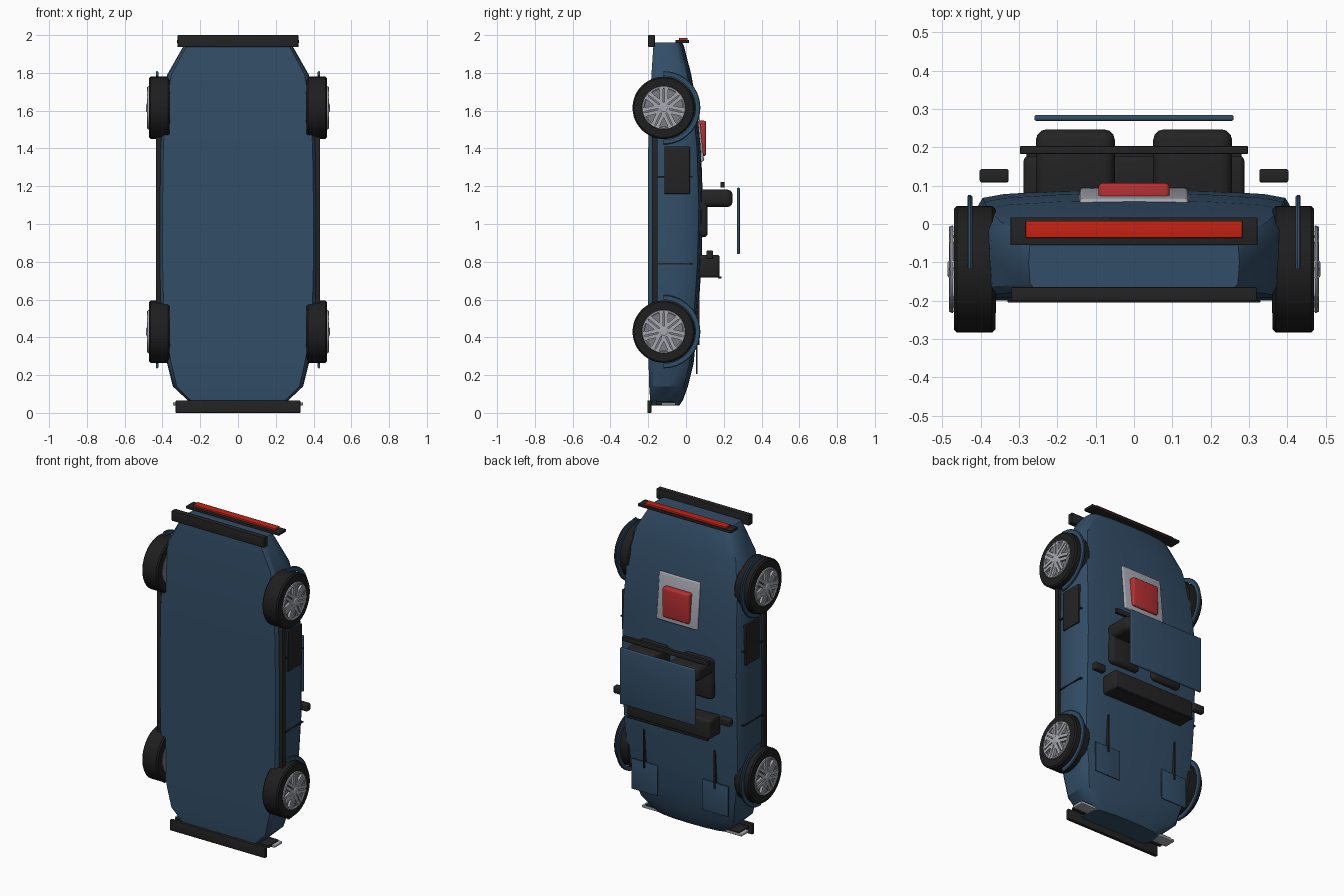
import bpy, bmesh, math
from mathutils import Matrix, Vector

if "Cube" in bpy.data.objects:
    bpy.data.objects.remove(bpy.data.objects["Cube"])


def mat(name, rgb):
    m = bpy.data.materials.new(name)
    m.diffuse_color = (*rgb, 1)
    m.use_nodes = True
    m.node_tree.nodes["Principled BSDF"].inputs["Base Color"].default_value = m.diffuse_color
    return m


BLUE = mat("body blue", (0.032, 0.075, 0.135))
BLACK = mat("trim black", (0.017, 0.017, 0.018))
TYRE = mat("tyre black", (0.013, 0.013, 0.013))
RED = mat("lamp red", (0.56, 0.016, 0.006))
ENGINE = mat("engine red", (0.46, 0.028, 0.032))
SILVER = mat("silver", (0.38, 0.39, 0.43))
GREY = mat("rim grey", (0.2, 0.2, 0.22))


def finish(bm, name, material, smooth=True):
    bmesh.ops.recalc_face_normals(bm, faces=bm.faces[:])
    me = bpy.data.meshes.new(name)
    bm.to_mesh(me)
    bm.free()
    me.materials.append(material)
    ob = bpy.data.objects.new(name, me)
    bpy.context.collection.objects.link(ob)
    if smooth:
        bpy.context.view_layer.objects.active = ob
        ob.select_set(True)
        bpy.ops.object.shade_smooth_by_angle(angle=math.radians(32))
        ob.select_set(False)
    return ob


def box(name, material, x, y, z, bevel=0.0):
    """Box from (min, max) ranges, with optional rounded edges."""
    bm = bmesh.new()
    size = [r[1] - r[0] for r in (x, y, z)]
    centre = [(r[1] + r[0]) / 2 for r in (x, y, z)]
    bmesh.ops.create_cube(bm, size=1, matrix=Matrix.Translation(centre) @ Matrix.Diagonal((*size, 1)))
    if bevel:
        bmesh.ops.bevel(bm, geom=bm.edges[:], offset=bevel, segments=3, affect='EDGES', profile=0.5)
    return finish(bm, name, material)


def pair(name, material, x, y, z, bevel=0.0):
    box(name + "_right", material, x, y, z, bevel)
    box(name + "_left", material, (-x[1], -x[0]), y, z, bevel)


def revolve(name, material, profile, centre, start=0.0, sweep=2 * math.pi, steps=40):
    """Spin a closed (x, radius) profile about the x direction."""
    bm = bmesh.new()
    full = sweep > 6.28
    count = steps if full else steps + 1
    rings = []
    for i in range(count):
        a = start + sweep * i / steps
        rings.append([bm.verts.new((centre[0] + x, centre[1] + r * math.cos(a), centre[2] + r * math.sin(a)))
                      for x, r in profile])
    n = len(profile)
    for i in range(steps):
        a, b = rings[i], rings[(i + 1) % count]
        for j in range(n):
            k = (j + 1) % n
            bm.faces.new((a[j], a[k], b[k], b[j]))
    if not full:
        bm.faces.new(rings[0])
        bm.faces.new(rings[-1])
    bmesh.ops.remove_doubles(bm, verts=bm.verts[:], dist=1e-5)
    return finish(bm, name, material)


# Body stations along the length: z, half width, floor y, deck y
STATIONS = [(0.04, 0.24, -0.185, -0.045), (0.07, 0.27, -0.19, -0.025), (0.14, 0.345, -0.195, 0.0),
            (0.26, 0.375, -0.198, 0.03), (0.43, 0.41, -0.2, 0.047), (0.6, 0.42, -0.2, 0.06),
            (0.8, 0.425, -0.2, 0.073), (1.1, 0.425, -0.2, 0.08), (1.4, 0.42, -0.2, 0.07),
            (1.6, 0.41, -0.193, 0.052), (1.79, 0.375, -0.183, 0.018), (1.94, 0.29, -0.173, -0.02),
            (1.96, 0.275, -0.17, -0.03)]


def section(w, floor, deck):
    h = deck - floor
    half = [(0.94 * w, floor), (0.985 * w, floor + 0.1 * h), (w, floor + 0.5 * h), (0.99 * w, floor + 0.8 * h),
            (0.93 * w, deck - 0.012), (0.8 * w, deck - 0.002), (0.45 * w, deck + 0.007)]
    return half + [(0, deck + 0.01)] + [(-x, y) for x, y in reversed(half)]


bm = bmesh.new()
rings = [[bm.verts.new((x, y, z)) for x, y in section(w, f, d)] for z, w, f, d in STATIONS]
for a, b in zip(rings, rings[1:]):
    for j in range(len(a)):
        k = (j + 1) % len(a)
        bm.faces.new((a[j], a[k], b[k], b[j]))
bm.faces.new(rings[0])
bm.faces.new(rings[-1])
finish(bm, "body", BLUE)

# Bumpers, tail lamp and front lamps
box("front_bumper", BLACK, (-0.33, 0.33), (-0.205, -0.183), (0, 0.066), 0.004)
box("rear_bumper", BLACK, (-0.32, 0.32), (-0.2, -0.165), (1.937, 2.0), 0.003)
box("tail_lamp_panel", BLACK, (-0.322, 0.322), (-0.055, 0.017), (1.958, 1.974), 0.002)
box("tail_lamp", RED, (-0.283, 0.283), (-0.036, 0.008), (1.97, 1.985), 0.002)
pair("front_lamp_frame", BLACK, (0.2, 0.325), (-0.16, -0.06), (0.045, 0.062), 0.002)
pair("front_lamp", SILVER, (0.2, 0.345), (-0.13, -0.055), (0.04, 0.055), 0.004)

# Sills, side vents, door seams
pair("sill", BLACK, (0.405, 0.435), (-0.18, -0.15), (0.58, 1.46), 0.003)
pair("side_vent", BLACK, (0.41, 0.429), (-0.115, 0.02), (1.16, 1.41), 0.002)
for label, z in (("front", 0.79), ("rear", 1.25)):
    pair(label + "_door_seam", BLACK, (0.405, 0.4275), (-0.15, 0.035), (z - 0.004, z + 0.004))

# Hood seams and headlamp covers
pair("hood_seam", BLACK, (0.241, 0.249), (0.04, 0.071), (0.36, 0.6))
pair("headlamp_cover", BLUE, (0.155, 0.335), (0.054, 0.062), (0.205, 0.395), 0.002)

# Engine plate tilted with the deck, and engine cover
plate = box("engine_plate", SILVER, (-0.142, 0.142), (-0.011, 0.011), (-0.145, 0.145), 0.009)
plate.location = (0, 0.07, 1.475)
plate.rotation_euler.x = math.radians(6)
box("engine_cover", ENGINE, (-0.093, 0.093), (0.055, 0.107), (1.36, 1.547), 0.012)

# Cabin parts
box("dashboard", BLACK, (-0.288, 0.288), (0.065, 0.178), (0.716, 0.837), 0.014)
box("windscreen_base", BLACK, (-0.28, 0.28), (0.17, 0.188), (0.712, 0.722), 0.002)
pair("seat_base", BLACK, (0.05, 0.256), (0.05, 0.115), (0.93, 1.14), 0.022)
pair("seat_back", BLACK, (0.05, 0.256), (0.05, 0.247), (1.09, 1.182), 0.028)
box("roll_bar", BLACK, (-0.297, 0.297), (0.183, 0.203), (1.193, 1.222), 0.002)
box("roof_panel", BLUE, (-0.26, 0.26), (0.269, 0.285), (0.84, 1.192), 0.006)
pair("mirror", BLACK, (0.327, 0.403), (0.108, 0.144), (0.815, 0.86), 0.007)

# Wheels with spoked rims, and arch lips over them
TYRE_PROFILE = [(-0.054, 0.108), (-0.054, 0.157), (-0.046, 0.165), (0.046, 0.165), (0.054, 0.157), (0.054, 0.108)]
RIM_PROFILE = [(-0.056, 0), (-0.056, 0.114), (0.052, 0.114), (0.052, 0)]
LIP_PROFILE = [(0.056, 0.1), (0.056, 0.115), (0.062, 0.113), (0.066, 0.106), (0.062, 0.1)]
HUB_PROFILE = [(0.05, 0), (0.05, 0.026), (0.066, 0.024), (0.07, 0.018), (0.07, 0)]
for end, z in (("front", 0.43), ("rear", 1.615)):
    for side, s in (("right", 1), ("left", -1)):
        tag = f"{end}_{side}"
        c = (s * 0.416, -0.118, z)
        flip = lambda p: [(s * x, r) for x, r in p]
        revolve("tyre_" + tag, TYRE, flip(TYRE_PROFILE), c, steps=48)
        revolve("rim_" + tag, GREY, flip(RIM_PROFILE), c)
        revolve("rim_lip_" + tag, SILVER, flip(LIP_PROFILE), c)
        revolve("hub_" + tag, SILVER, flip(HUB_PROFILE), c, steps=20)
        bm = bmesh.new()
        for i in range(7):
            turn = Matrix.Rotation(2 * math.pi * i / 7, 4, 'X')
            for off in (-0.013, 0.013):
                bmesh.ops.create_cube(bm, size=1, matrix=Matrix.Translation(c) @ turn
                                      @ Matrix.Translation((s * 0.056, off, 0.062))
                                      @ Matrix.Diagonal((0.022, 0.019, 0.094, 1)))
        finish(bm, "spokes_" + tag, SILVER)
        arch = [(0.006, 0.168), (0.006, 0.19), (0.01, 0.194), (0.016, 0.194), (0.019, 0.19), (0.019, 0.168)]
        revolve("wheel_arch_" + tag, BLUE, flip(arch), c, -math.pi / 2, math.pi, 28)
